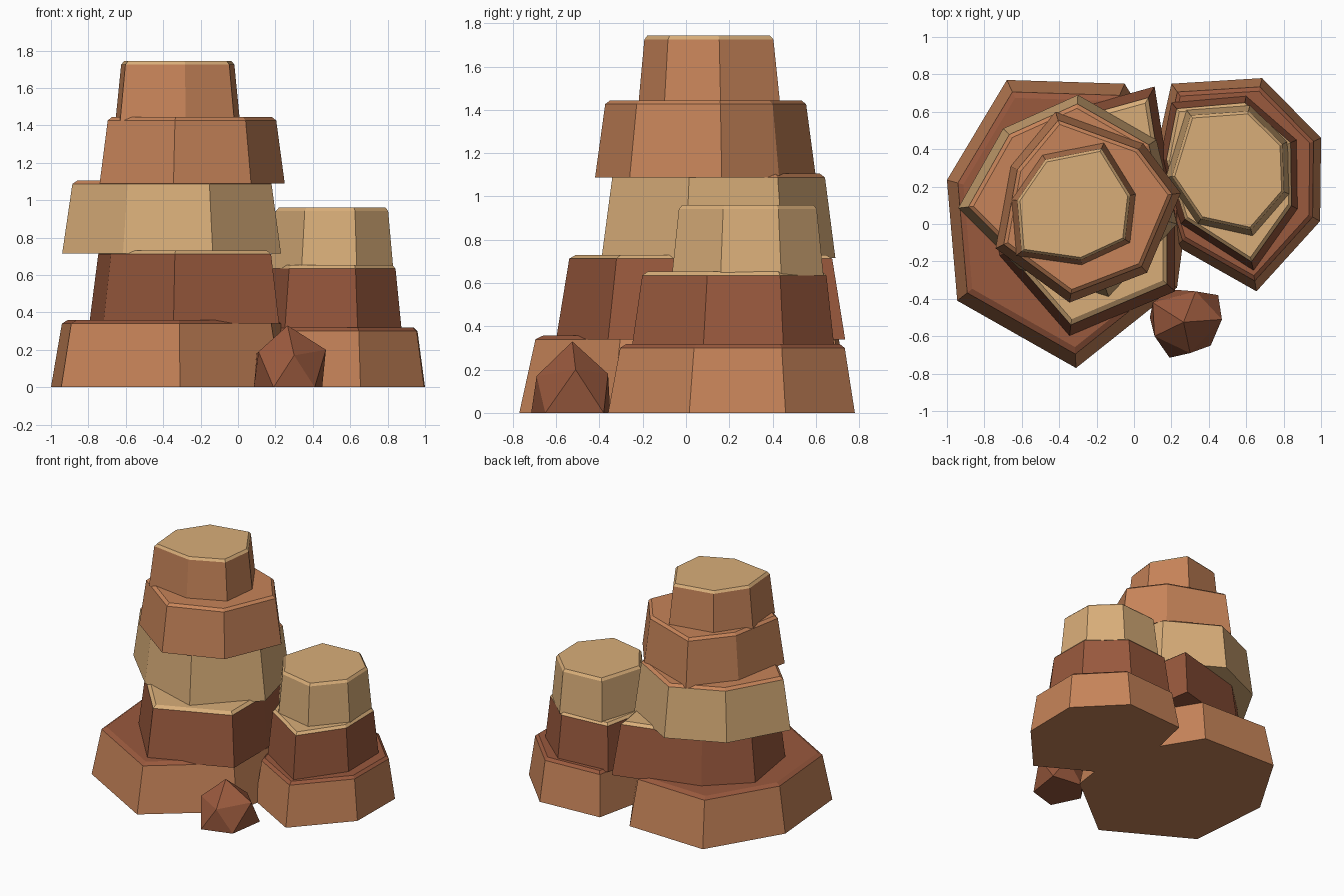
import bpy, bmesh
from mathutils import Vector

if "Cube" in bpy.data.objects:
    bpy.data.objects.remove(bpy.data.objects["Cube"])


def material(name, rgb):
    m = bpy.data.materials.new(name)
    m.diffuse_color = (*rgb, 1)
    m.use_nodes = True
    m.node_tree.nodes["Principled BSDF"].inputs["Base Color"].default_value = m.diffuse_color
    return m


ORANGE = material("orange_stone", (0.57, 0.23, 0.10))
TAN = material("tan_stone", (0.69, 0.42, 0.19))
RUST = material("rust_stone", (0.32, 0.10, 0.047))


def finish(bm, name, mats):
    bmesh.ops.recalc_face_normals(bm, faces=bm.faces)
    me = bpy.data.meshes.new(name)
    bm.to_mesh(me)
    bm.free()
    for m in mats:
        me.materials.append(m)
    bpy.context.collection.objects.link(bpy.data.objects.new(name, me))


def slab(name, outline, z0, z1, side, cap, taper=0.91):
    """Tapered seven-sided stone layer with a chamfered, differently coloured top."""
    pts = [Vector(p) for p in outline]
    c = sum(pts, Vector((0, 0))) / len(pts)
    bm = bmesh.new()
    rings = []
    for s, z in ((1, z0), (taper, z1 - 0.018), (taper - 0.045, z1)):
        rings.append([bm.verts.new((*(c + (p - c) * s), z)) for p in pts])
    n = len(pts)
    for r in range(2):
        for i in range(n):
            j = (i + 1) % n
            f = bm.faces.new((rings[r][i], rings[r][j], rings[r + 1][j], rings[r + 1][i]))
            f.material_index = r
    bm.faces.new(rings[0])
    bm.faces.new(rings[2]).material_index = 1
    finish(bm, name, (side, cap))


# Tall stack
slab("tall_stack_base", [(-1, .235), (-.945, -.41), (-.31, -.77), (.23, -.34),
     (.3, .18), (-.05, .75), (-.68, .77)], 0, .358, ORANGE, RUST)
slab("tall_stack_second", [(-.345, -.6), (.22, -.36), (.22, .05), (.11, .735),
     (-.52, .56), (-.795, .3), (-.72, -.17)], .34, .73, RUST, TAN)
slab("tall_stack_third", [(-.94, .085), (-.615, -.24), (-.135, -.39), (.23, 0),
     (.12, .45), (-.3, .69), (-.7, .51)], .715, 1.105, TAN, ORANGE)
slab("tall_stack_fourth", [(.25, .165), (.05, .43), (-.42, .6), (-.66, .31),
     (-.74, -.13), (-.345, -.42), (.07, -.26)], 1.088, 1.444, ORANGE, ORANGE)
slab("tall_stack_top", [(-.63, -.17), (-.28, -.22), (-.02, -.1), (.01, .16),
     (-.16, .435), (-.49, .37), (-.655, .13)], 1.425, 1.743, ORANGE, TAN)

# Short stack
slab("short_stack_base", [(.2, .75), (.685, .78), (1, .46), (.995, .015),
     (.655, -.36), (.23, -.12), (.1, .3)], 0, .318, ORANGE, RUST)
slab("short_stack_middle", [(.2, .65), (.6, .685), (.87, .45), (.875, .08),
     (.64, -.25), (.25, 0), (.14, .35)], .305, .652, RUST, TAN)
slab("short_stack_top", [(.28, .61), (.62, .635), (.82, .44), (.83, .16),
     (.635, -.065), (.34, 0), (.17, .25)], .635, .96, TAN, TAN)

# Loose faceted boulder
bm = bmesh.new()
bm.verts.new((.265, -.525, .33))
for p in ((.3, -.69, .17), (.47, -.51, .2), (.33, -.36, .18), (.1, -.42, .18), (.11, -.6, .19)):
    bm.verts.new(p)
for p in ((.19, -.715), (.41, -.65), (.45, -.38), (.2, -.35), (.085, -.5)):
    bm.verts.new((*p, 0))
bmesh.ops.convex_hull(bm, input=bm.verts)
finish(bm, "boulder", (RUST,))
